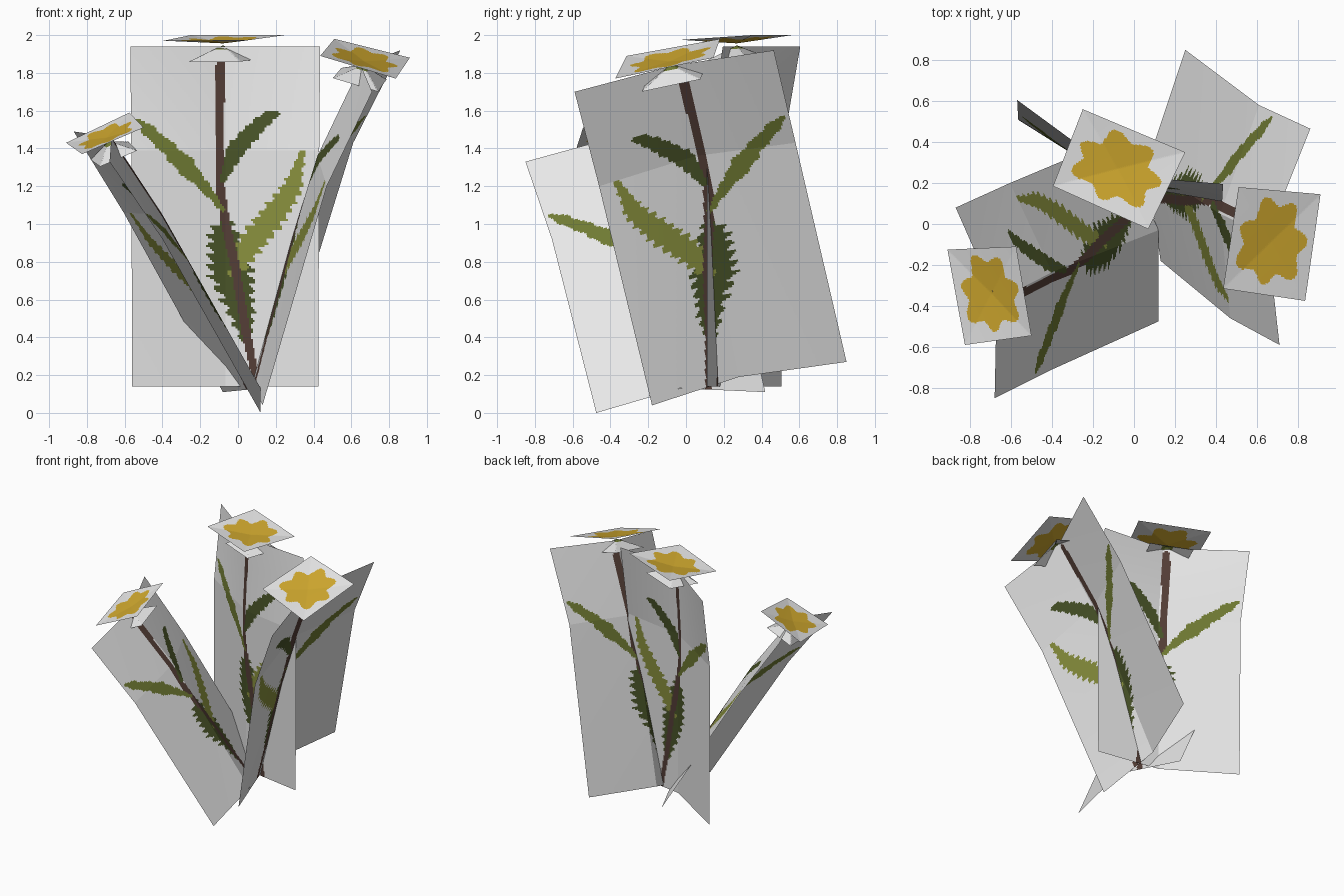
import bpy, math
from mathutils import Vector as V

if "Cube" in bpy.data.objects:
    bpy.data.objects.remove(bpy.data.objects["Cube"])

def mat(name, rgb):
    m = bpy.data.materials.new(name)
    m.diffuse_color = (*rgb, 1)
    m.use_nodes = True
    m.node_tree.nodes["Principled BSDF"].inputs["Base Color"].default_value = m.diffuse_color
    return m

CARD = mat("pale_card", (.8, .8, .8))
STEM = mat("brown_stem", (.088, .048, .037))
DARK = mat("dark_leaf", (.066, .088, .021))
MID = mat("olive_leaf", (.16, .195, .033))
LIGHT = mat("light_leaf", (.25, .28, .047))
YELLOW = mat("yellow_petal", (.64, .40, .028))
MATS = [CARD, STEM, DARK, MID, LIGHT, YELLOW]

def sheet(name, nu, nv, point, paint):
    """Fine grid sheet: point(u, v) gives the position, paint(u, v) the material index."""
    verts = [point(i / nu, j / nv) for j in range(nv + 1) for i in range(nu + 1)]
    w = nu + 1
    faces = [(j * w + i, j * w + i + 1, (j + 1) * w + i + 1, (j + 1) * w + i)
             for j in range(nv) for i in range(nu)]
    me = bpy.data.meshes.new(name)
    me.from_pydata(verts, [], faces)
    for m in MATS:
        me.materials.append(m)
    for k, p in enumerate(me.polygons):
        p.material_index = paint((k % nu + .5) / nu, (k // nu + .5) / nv)
    ob = bpy.data.objects.new(name, me)
    bpy.context.collection.objects.link(ob)
    return ob

# painted strokes on each stem card: (material, serration, [(x, y, half width)]), 188 x 341 units
STROKES = [
    (2, .22, [(116, 42, 4), (109, 77, 13), (99, 117, 21), (93, 147, 15), (91, 160, 4)]),
    (4, .22, [(103, 112, 6), (119, 142, 12), (144, 172, 12), (161, 197, 9), (171, 232, 3)]),
    (1, 0, [(126, 0, 4), (124, 10, 4), (114, 57, 4.5), (104, 117, 4.5), (94, 162, 4.5),
            (88, 202, 4.5), (88, 267, 4.5), (90, 332, 4.5)]),
    (3, .12, [(91, 175, 2), (74, 197, 5), (54, 219, 9), (34, 239, 7), (17, 255, 6), (7, 263, 3)]),
    (2, .12, [(90, 204, 3), (104, 235, 9), (124, 257, 8), (138, 269, 6), (145, 272, 3)]),
]

def plant_paint(u, v):
    x, y = u * 188, v * 341
    hit = 0
    for m, saw, path in STROKES:
        for (ax, ay, aw), (bx, by, bw) in zip(path, path[1:]):
            dx, dy = bx - ax, by - ay
            t = max(0, min(1, ((x - ax) * dx + (y - ay) * dy) / (dx * dx + dy * dy)))
            d = math.hypot(x - ax - t * dx, y - ay - t * dy)
            if d < (aw + (bw - aw) * t) * (1 + saw * math.sin(y * .62 + x * .2)):
                hit = m
                break
    return hit

NU, NV, BEND = 96, 160, .6875
CACHE = {}
def cached_paint(u, v):
    if (u, v) not in CACHE:
        CACHE[u, v] = plant_paint(u, v)
    return CACHE[u, v]

def folded(rows):
    """Card with a spine fold (u = .5) and one bend across (v = BEND)."""
    rows = [[V(p) for p in r] for r in rows]
    def point(u, v):
        j, t = (0, v / BEND) if v <= BEND else (1, (v - BEND) / (1 - BEND))
        i, s = (0, u * 2) if u <= .5 else (1, u * 2 - 1)
        a, b = rows[j], rows[j + 1]
        return a[i].lerp(a[i + 1], s).lerp(b[i].lerp(b[i + 1], s), t)
    return point

def flower(name, corners, dip):
    """Petal card and the drooping sepal card below it."""
    c = [V(p) for p in corners]
    mid = sum(c, V()) / 4
    n = (c[1] - c[3]).cross(c[0] - c[2]).normalized()
    if n.z < 0:
        n = -n
    def flat(u, v):
        return c[0].lerp(c[1], u).lerp(c[3].lerp(c[2], u), v)
    def ring(u, v):
        return max(abs(u * 2 - 1), abs(v * 2 - 1))
    def petal_paint(u, v):
        a, b = u * 2 - 1, v * 2 - 1
        th = math.atan2(b, a)
        r = .76 + .11 * math.cos(7 * th + 1) + .05 * math.sin(3 * th)
        return 5 if math.hypot(a, b) < r else 0
    sheet(name + "_petals", 64, 64, lambda u, v: flat(u, v) - n * dip * (1 - ring(u, v)), petal_paint)
    sheet(name + "_sepals", 24, 24,
          lambda u, v: mid + (flat(u, v) - mid) * .6 - n * (.04 + .08 * ring(u, v)),
          lambda u, v: 3 if ring(u, v) < .25 else 0)

# stem cards: bottom, bend and top rows, each left edge, spine, right edge
PLANTS = {
    "centre": [[(-.56, .505, .14), (-.065, .194, .14), (.425, .11, .14)],
               [(-.565, .51, 1.39), (-.065, .195, 1.39), (.43, .11, 1.39)],
               [(-.57, .605, 1.94), (-.07, .238, 1.94), (.435, .195, 1.94)]],
    "right": [[(.25, .85, .27), (.06, .28, .19), (.13, -.18, .04)],
              [(.61, .58, 1.43), (.42, .05, 1.36), (.47, -.46, 1.2)],
              [(.86, .465, 1.92), (.65, -.06, 1.84), (.71, -.59, 1.70)]],
    "left": [[(.12, -.475, 0), (.12, -.03, .13), (-.08, .42, .11)],
             [(-.40, -.71, .92), (-.40, -.235, 1.05), (-.605, .20, 1.06)],
             [(-.68, -.85, 1.33), (-.67, -.375, 1.46), (-.87, .08, 1.49)]],
}
for side, rows in PLANTS.items():
    sheet(side + "_stem_card", NU, NV, folded(rows), cached_paint)

# flower heads
flower("centre_flower", [(-.25, .56, 2), (.25, .35, 2), (.07, -.025, 1.975), (-.395, .185, 1.97)], .03)
flower("right_flower", [(.51, .18, 1.98), (.91, .145, 1.88), (.835, -.375, 1.77), (.435, -.315, 1.89)], .02)
flower("left_flower", [(-.91, -.125, 1.43), (-.575, -.11, 1.59), (-.5, -.545, 1.51), (-.825, -.59, 1.37)], .02)
